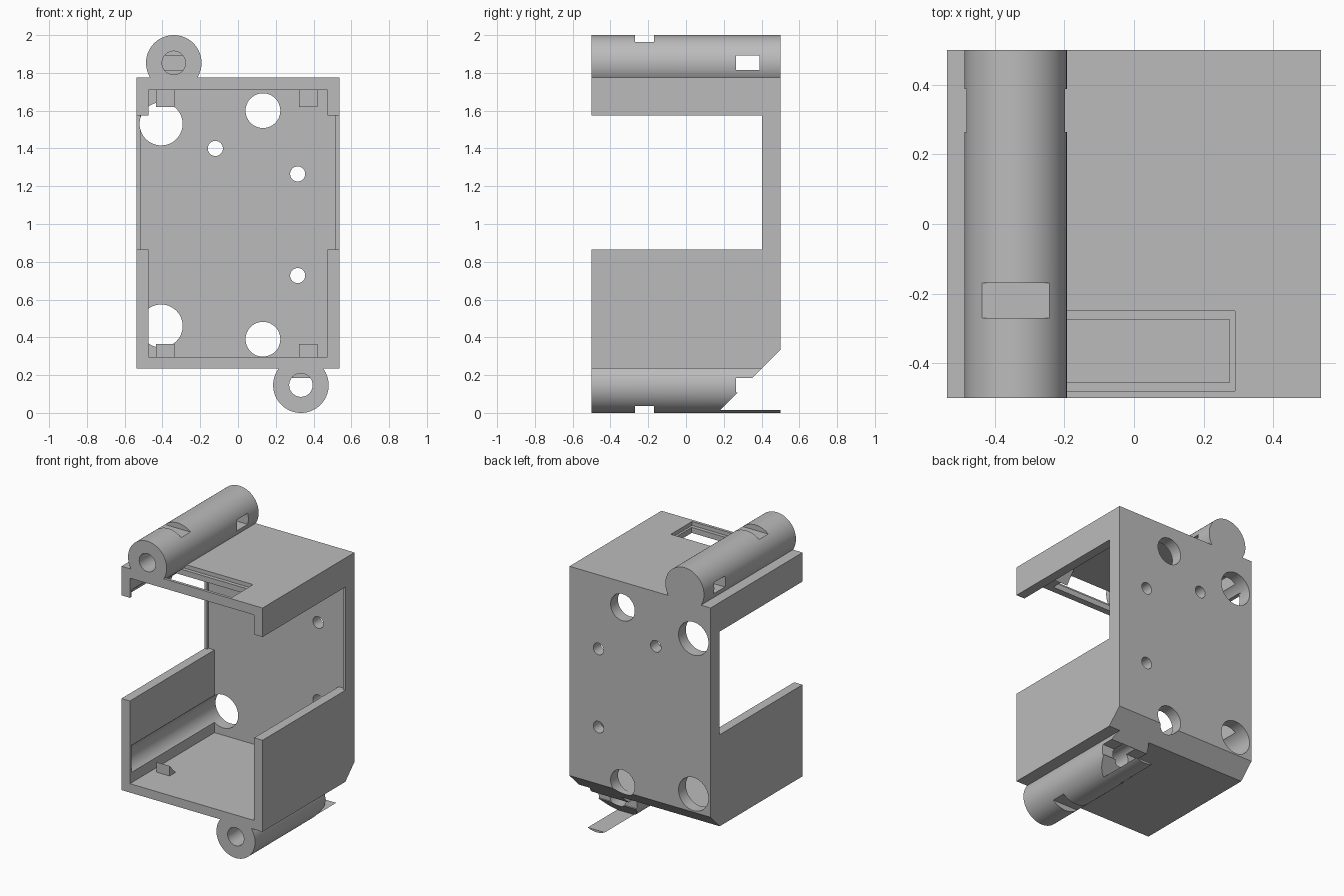
import bpy, bmesh, math
from mathutils import Matrix, Vector

if "Cube" in bpy.data.objects:
    bpy.data.objects.remove(bpy.data.objects["Cube"])

grey = bpy.data.materials.new("plain_grey")
grey.diffuse_color = (0.5, 0.5, 0.5, 1)
grey.use_nodes = True
grey.node_tree.nodes["Principled BSDF"].inputs["Base Color"].default_value = grey.diffuse_color


def finish(bm, name):
    bmesh.ops.recalc_face_normals(bm, faces=bm.faces)
    me = bpy.data.meshes.new(name)
    bm.to_mesh(me)
    bm.free()
    me.materials.append(grey)
    ob = bpy.data.objects.new(name, me)
    bpy.context.collection.objects.link(ob)
    return ob


def box(name, x0, x1, y0, y1, z0, z1):
    bm = bmesh.new()
    bmesh.ops.create_cube(bm, size=1)
    for v in bm.verts:
        v.co = Vector(((x0 + x1) / 2 + v.co.x * (x1 - x0),
                       (y0 + y1) / 2 + v.co.y * (y1 - y0),
                       (z0 + z1) / 2 + v.co.z * (z1 - z0)))
    return finish(bm, name)


def rod(name, x, z, r, y0, y1, n=64):
    """Cylinder running along y."""
    bm = bmesh.new()
    bmesh.ops.create_cone(bm, cap_ends=True, segments=n, radius1=r, radius2=r, depth=y1 - y0,
                          matrix=Matrix.Translation((x, (y0 + y1) / 2, z)) @ Matrix.Rotation(math.pi / 2, 4, 'X'))
    return finish(bm, name)


def prism(name, yz, x0, x1):
    """Side profile (y, z) extruded along x."""
    bm = bmesh.new()
    f = bm.faces.new([bm.verts.new((x0, y, z)) for y, z in yz])
    g = bmesh.ops.extrude_face_region(bm, geom=[f])
    bmesh.ops.translate(bm, verts=[v for v in g["geom"] if isinstance(v, bmesh.types.BMVert)], vec=(x1 - x0, 0, 0))
    return finish(bm, name)


def combine(ob, other, op='DIFFERENCE'):
    m = ob.modifiers.new("bool", 'BOOLEAN')
    m.operation, m.solver, m.object = op, 'EXACT', other
    bpy.context.view_layer.objects.active = ob
    bpy.ops.object.modifier_apply(modifier=m.name)
    bpy.data.objects.remove(other)


# outer case with stepped slot in the top wall
case = box("case", -0.537, 0.537, -0.5, 0.5, 0.235, 1.775)
combine(case, box("slot_recess", -0.29, 0.29, -0.48, -0.25, 1.748, 1.9))
combine(case, box("slot_opening", -0.275, 0.275, -0.455, -0.275, 1.6, 1.9))

# hinge tubes on top left and bottom right
TUBES = ((-0.34, 1.853, 1), (0.333, 0.147, -1))
for x, z, s in TUBES:
    combine(case, rod("tube", x, z, 0.147, -0.5, 0.5, 96), 'UNION')

# inner cavity, side windows and the thin rim left at their back
combine(case, box("cavity", -0.473, 0.473, -0.7, 0.42, 0.296, 1.71))
combine(case, box("side_windows", -0.8, 0.8, -0.7, 0.403, 0.865, 1.575))
combine(case, box("window_rim", -0.517, 0.517, -0.7, 0.42, 0.865, 1.575))

# tube bores, cross slots and flat notches
for x, z, s in TUBES:
    combine(case, rod("bore", x, z, 0.062, -0.7, 0.35, 48))
    combine(case, box("cross_slot", x - 0.2, x + 0.2, 0.265, 0.388, z - 0.038, z + 0.038))
    lo, hi = sorted((z + s * 0.11, z + s * 0.3))
    combine(case, box("notch", x - 0.2, x + 0.2, -0.27, -0.17, lo, hi))

# back wall holes; the two left ones also groove the side wall
for x, z, r, y0 in ((-0.407, 1.53, 0.114, -0.485), (-0.407, 0.46, 0.114, -0.485),
                    (0.132, 1.60, 0.092, 0.3), (0.132, 0.39, 0.092, 0.35),
                    (-0.12, 1.40, 0.04, 0.3), (0.316, 1.265, 0.04, 0.3), (0.316, 0.727, 0.04, 0.3)):
    combine(case, rod("hole", x, z, r, y0, 0.7, 48))

# chamfer on the lower back edge, leaving the thin tongue below
combine(case, prism("chamfer", [(0.18, 0.015), (0.7, 0.535), (0.7, 0.015)], -0.8, 0.8))

# wedge catches on floor and ceiling
for x in (-0.385, 0.372):
    for name, z, d in (("floor_catch", 0.29, 0.075), ("ceiling_catch", 1.715, -0.095)):
        prism(name, [(-0.265, z), (-0.265, z + d), (-0.195, z)], x - 0.05, x + 0.05)

bpy.ops.object.select_all(action='DESELECT')
case.select_set(True)
bpy.context.view_layer.objects.active = case
bpy.ops.object.shade_smooth_by_angle(angle=math.radians(30))
